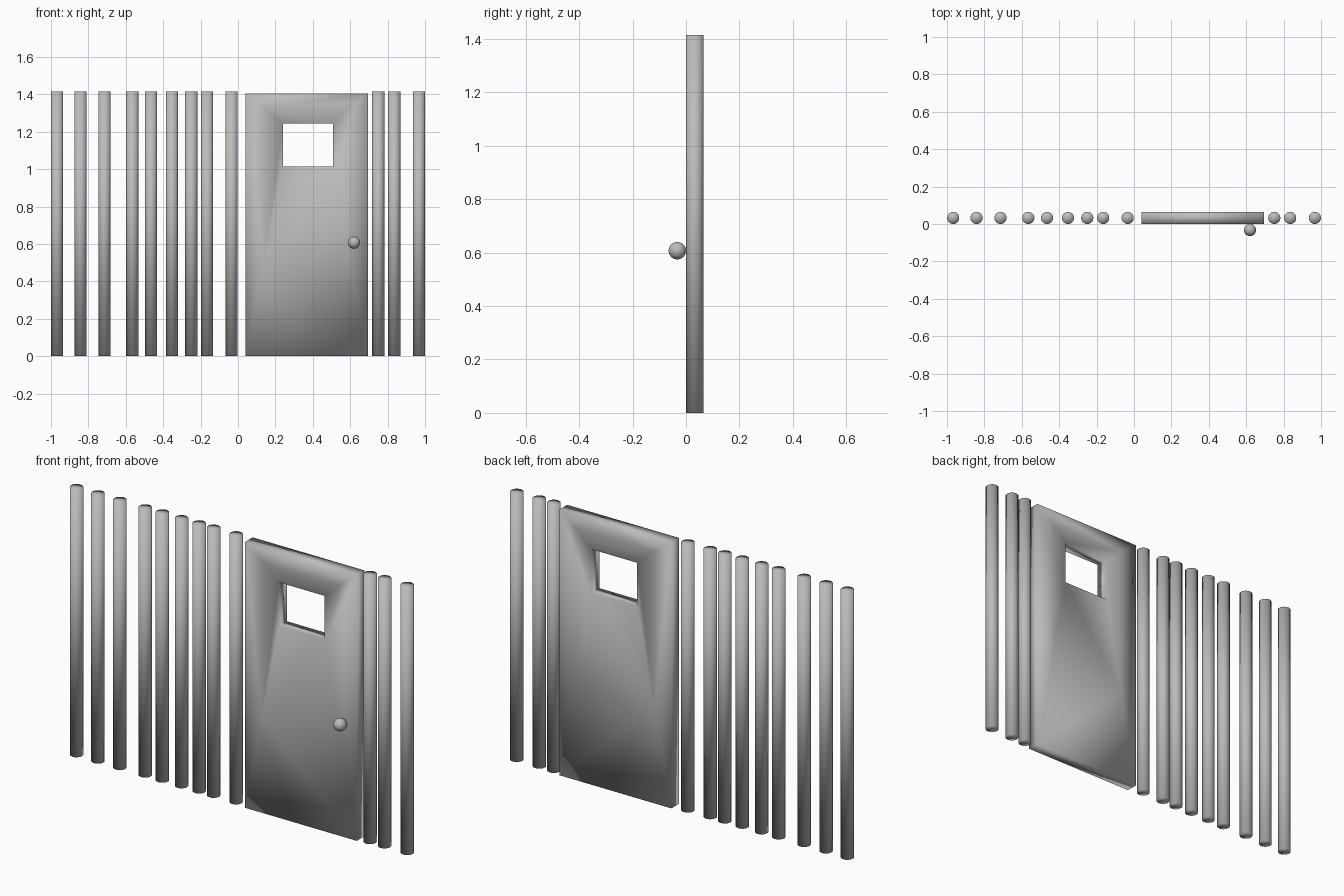
import bpy
import bmesh

cube = bpy.data.objects.get("Cube")
if cube:
    bpy.data.objects.remove(cube, do_unlink=True)

GREY = (0.5, 0.5, 0.5, 1.0)
grey = bpy.data.materials.new("plain_grey")
grey.use_nodes = True
grey.diffuse_color = GREY
grey.node_tree.nodes["Principled BSDF"].inputs["Base Color"].default_value = GREY

RADIUS = 0.0325      # shared by the bars and the knob
DEPTH = 2 * RADIUS   # thickness of the door
BAR_HEIGHT = 1.415


def finish(obj, name):
    obj.name = name
    obj.data.name = name
    obj.data.materials.append(grey)
    for poly in obj.data.polygons:
        poly.use_smooth = True


# Upright bars on both sides of the door
bar_positions = [-0.967, -0.842, -0.714, -0.565, -0.465, -0.353,
                 -0.25, -0.165, -0.034, 0.75, 0.835, 0.967]
for number, x in enumerate(bar_positions, 1):
    bpy.ops.mesh.primitive_cylinder_add(
        vertices=32, radius=RADIUS, depth=BAR_HEIGHT,
        location=(x, RADIUS, BAR_HEIGHT / 2))
    finish(bpy.context.object, f"bar_{number}")

# Door: flat sheet around a window opening, extruded to its thickness
points = {
    "bottom_left": (0.04, 0), "bottom_right": (0.695, 0),
    "top_right": (0.695, 1.405), "top_left": (0.04, 1.405),
    "panel_low": (0.14, 0.51), "panel_left": (0.14, 1.33), "panel_right": (0.6, 1.33),
    "hole_bl": (0.24, 1.015), "hole_br": (0.507, 1.015),
    "hole_tr": (0.507, 1.245), "hole_tl": (0.24, 1.245),
}
patches = [
    "bottom_left bottom_right panel_low",
    "bottom_right hole_br panel_low",
    "bottom_right top_right hole_br",
    "top_right panel_right hole_br",
    "top_right top_left panel_left panel_right",
    "top_left bottom_left panel_low panel_left",
    "panel_low hole_br hole_bl",
    "panel_low hole_bl hole_tl panel_left",
    "panel_left hole_tl hole_tr panel_right",
    "panel_right hole_tr hole_br",
]
bm = bmesh.new()
verts = {key: bm.verts.new((x, 0, z)) for key, (x, z) in points.items()}
sheet = [bm.faces.new([verts[key] for key in patch.split()]) for patch in patches]
extruded = bmesh.ops.extrude_face_region(bm, geom=sheet, use_keep_orig=True)
moved = [g for g in extruded["geom"] if isinstance(g, bmesh.types.BMVert)]
bmesh.ops.translate(bm, verts=moved, vec=(0, DEPTH, 0))
bmesh.ops.recalc_face_normals(bm, faces=bm.faces)
mesh = bpy.data.meshes.new("door")
bm.to_mesh(mesh)
bm.free()
door = bpy.data.objects.new("door", mesh)
bpy.context.collection.objects.link(door)
finish(door, "door")

# Round knob on the front of the door
bpy.ops.mesh.primitive_uv_sphere_add(
    segments=32, ring_count=16, radius=RADIUS, location=(0.62, -RADIUS, 0.607))
finish(bpy.context.object, "door_knob")
